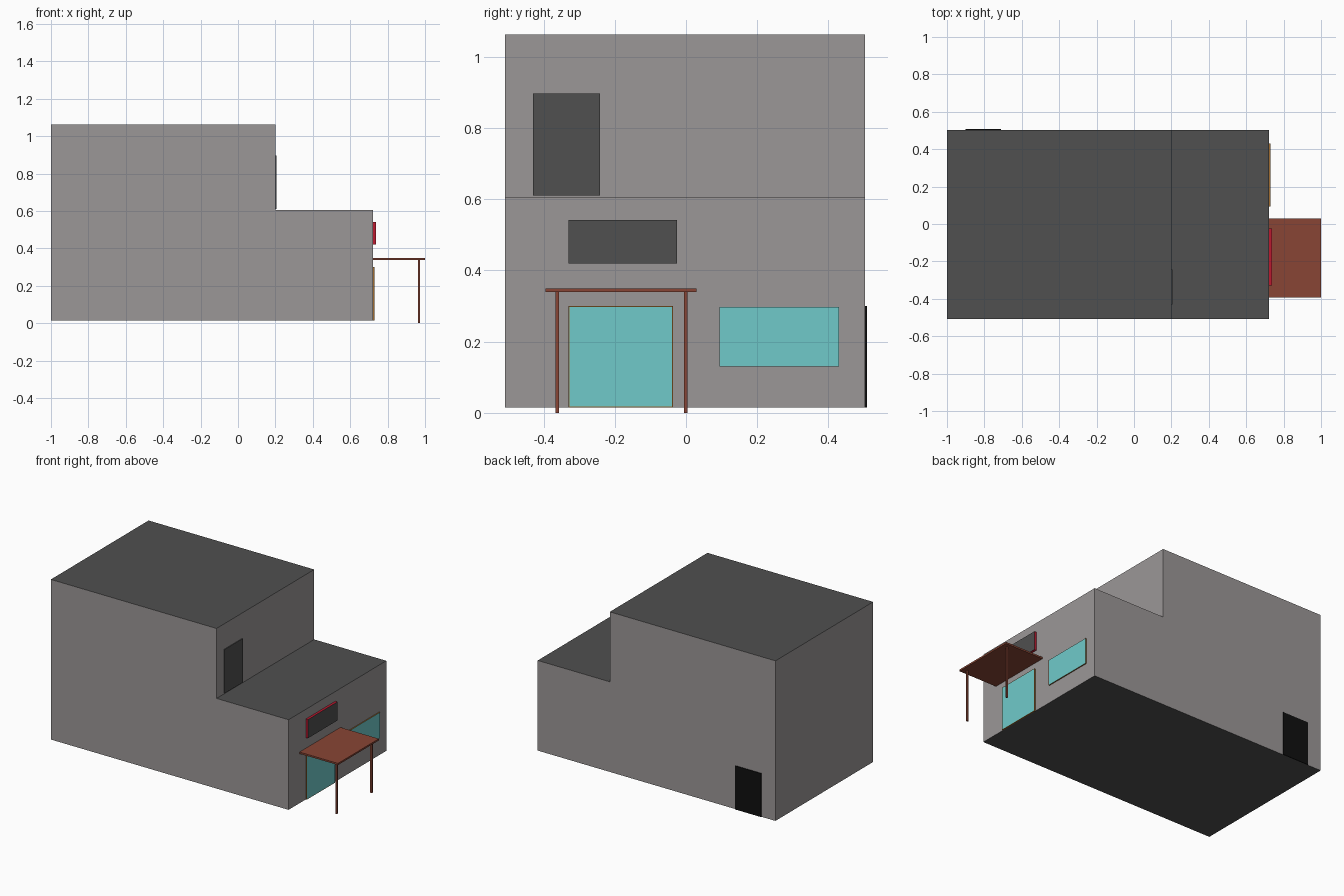
import bpy
import bmesh
from mathutils import Vector

if "Cube" in bpy.data.objects:
    bpy.data.objects.remove(bpy.data.objects["Cube"])


def mat(name, rgb):
    m = bpy.data.materials.new(name)
    m.diffuse_color = (*rgb, 1)
    m.use_nodes = True
    m.node_tree.nodes["Principled BSDF"].inputs["Base Color"].default_value = m.diffuse_color
    return m


WALL = mat("wall_grey", (0.33, 0.31, 0.31))
DARK = mat("dark_grey", (0.08, 0.08, 0.08))
BLACK = mat("black", (0.005, 0.005, 0.005))
GLASS = mat("teal_glass", (0.16, 0.59, 0.59))
TRIM = mat("orange_trim", (0.35, 0.15, 0.03))
RED = mat("red", (0.5, 0.01, 0.03))
WOOD = mat("red_brown", (0.25, 0.06, 0.035))


def box(name, x, y, z, base, face=None, normals=(), inset=0):
    """Box from axis ranges; faces along the given normals get the face material."""
    bm = bmesh.new()
    bmesh.ops.create_cube(bm, size=1)
    for v in bm.verts:
        v.co = Vector(r[0] if c < 0 else r[1] for c, r in zip(v.co, (x, y, z)))
    bm.normal_update()
    chosen = [f for f in bm.faces if any(f.normal.dot(Vector(n)) > 0.9 for n in normals)]
    if inset:
        bmesh.ops.inset_individual(bm, faces=chosen, thickness=inset)
    for f in chosen:
        f.material_index = 1
    me = bpy.data.meshes.new(name)
    bm.to_mesh(me)
    bm.free()
    me.materials.append(base)
    if face:
        me.materials.append(face)
    ob = bpy.data.objects.new(name, me)
    bpy.context.collection.objects.link(ob)
    return ob


UP_DOWN = ((0, 0, 1), (0, 0, -1))
OUT = ((1, 0, 0),)
FRONT_X = 0.722

# Two stacked storeys with dark roofs and underside
box("ground_floor", (-1, FRONT_X), (-0.508, 0.503), (0.015, 0.605), WALL, DARK, UP_DOWN)
box("upper_floor", (-1, 0.2), (-0.508, 0.503), (0.605, 1.063), WALL, DARK, UP_DOWN)

# Glazed entrance and shop window with orange edges
box("entrance_door", (FRONT_X, 0.729), (-0.33, -0.036), (0.015, 0.30), TRIM, GLASS, OUT, 0.004)
box("shop_window", (FRONT_X, 0.729), (0.094, 0.43), (0.13, 0.298), TRIM, GLASS, OUT, 0.001)

# Red-edged sign board, left blank
box("sign_board", (FRONT_X, 0.738), (-0.33, -0.025), (0.42, 0.542), RED, DARK, OUT)

# Plain doors on the roof terrace and at the back
box("terrace_door", (0.2, 0.205), (-0.43, -0.242), (0.61, 0.897), DARK)
box("back_door", (-0.9, -0.712), (0.503, 0.508), (0.015, 0.30), BLACK)

# Entrance canopy on two square posts
box("canopy_roof", (FRONT_X, 1.0), (-0.394, 0.029), (0.339, 0.35), WOOD)
for side, y in (("left", -0.361), ("right", -0.001)):
    box(f"canopy_post_{side}", (0.962, 0.974), (y - 0.005, y + 0.005), (0, 0.34), WOOD)
